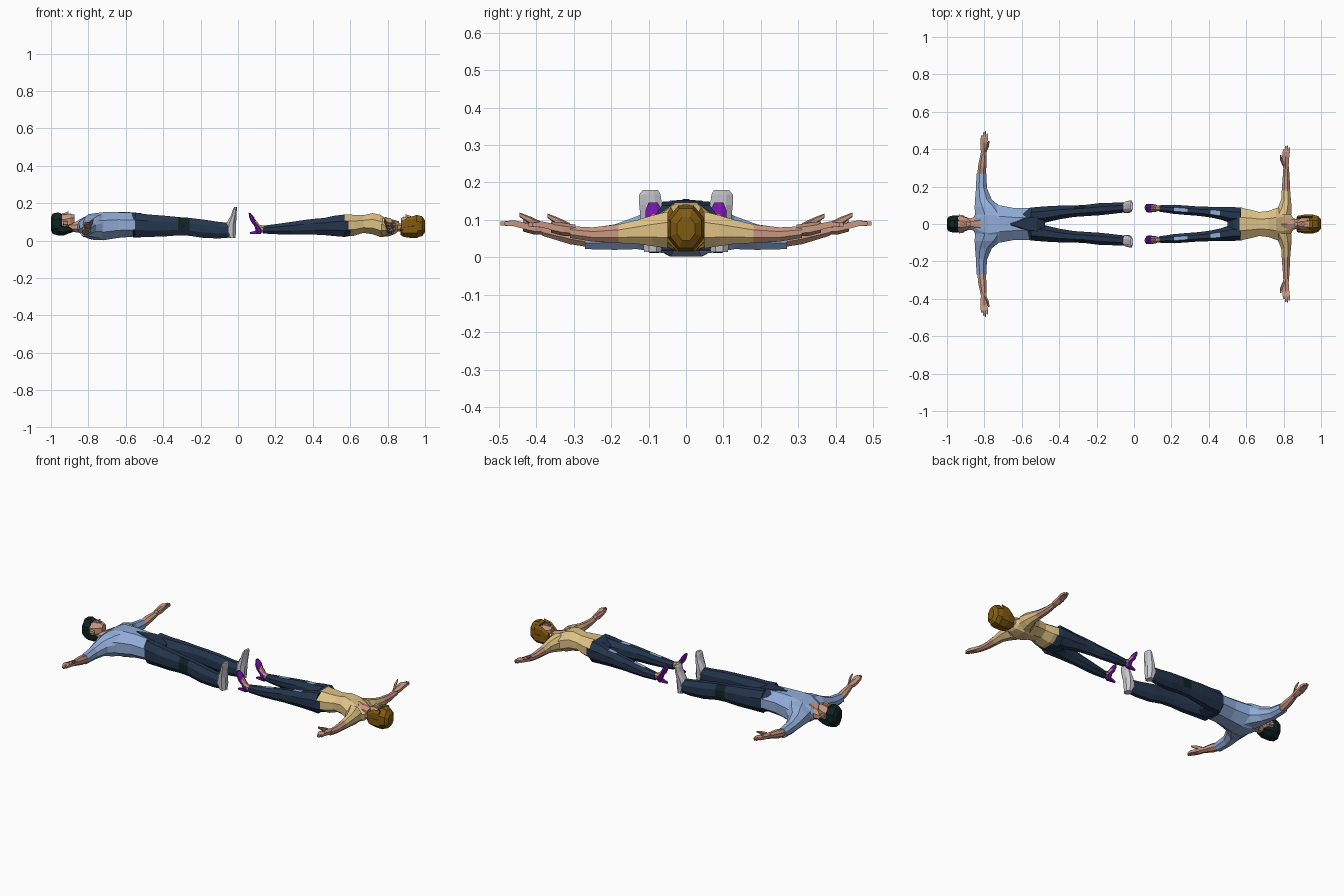
import bpy, bmesh, math

# Flat colours (linear)
COLORS = {
    "skin": (0.58, 0.31, 0.22), "shirt blue": (0.28, 0.41, 0.68),
    "navy denim": (0.018, 0.036, 0.075), "black hair": (0.005, 0.016, 0.016),
    "pale grey": (0.58, 0.58, 0.63), "purple": (0.18, 0.007, 0.40),
    "tan cloth": (0.73, 0.53, 0.23), "brown hair": (0.22, 0.105, 0.005),
    "lip red": (0.35, 0.10, 0.09),
}
MATS = {}
for key, rgb in COLORS.items():
    MATS[key] = bpy.data.materials.new(key)
    MATS[key].diffuse_color = (*rgb, 1)


def loft(name, axis, rings, mats, rule=None, mirror=False, n=8):
    """Skin a chain of n-sided rings (position, u0, u1, v0, v1) along an axis."""
    bm = bmesh.new()
    k = 1 / math.cos(math.pi / n)
    loops = []
    for a, u0, u1, v0, v1 in rings:
        loop = []
        for i in range(n):
            t = 2 * math.pi * (i + 0.5) / n
            u = (u0 + u1) / 2 + (u1 - u0) / 2 * k * math.cos(t)
            v = (v0 + v1) / 2 + (v1 - v0) / 2 * k * math.sin(t)
            co = {"x": (a, u, v), "y": (u, a, v), "z": (u, v, a)}[axis]
            loop.append(bm.verts.new(co))
        loops.append(loop)
    for p, q in zip(loops, loops[1:]):
        for i in range(n):
            j = (i + 1) % n
            bm.faces.new((p[i], p[j], q[j], q[i]))
    bm.faces.new(loops[0])
    bm.faces.new(loops[-1])
    bmesh.ops.recalc_face_normals(bm, faces=bm.faces[:])
    if rule:
        for f in bm.faces:
            f.material_index = rule(f.calc_center_median(), f.normal)
    me = bpy.data.meshes.new(name)
    bm.to_mesh(me)
    bm.free()
    for m in mats:
        me.materials.append(MATS[m])
    ob = bpy.data.objects.new(name, me)
    bpy.context.collection.objects.link(ob)
    if mirror:
        mod = ob.modifiers.new("mirror", "MIRROR")
        mod.use_axis = (False, True, False)
    return ob


def sym(rows):
    """Rings centred on y = 0: (x, half width, z low, z high)."""
    return [(x, -w, w, lo, hi) for x, w, lo, hi in rows]


def hand(who, x, y, z, s):
    """Palm, fingers and thumb starting at a wrist; s points to the feet."""
    loft(who + "_palm", "y", [(y - .01, x - .012, x + .012, z - .013, z + .013),
         (y + .025, x - .019, x + .019, z - .012, z + .018),
         (y + .055, x - .019, x + .019, z - .004, z + .022)], ["skin"], mirror=True, n=6)
    for i in range(4):
        fx = x + (i - 1.5) * .0095
        tip = y + (.095, .112, .116, .105)[i]
        loft(f"{who}_finger_{i + 1}", "y",
             [(y + .05, fx - .005, fx + .005, z, z + .018),
              (y + .08, fx - .002, fx + .008, z + .008, z + .024),
              (tip, fx + .002, fx + .008, z + .01, z + .02)], ["skin"], mirror=True, n=4)
    loft(who + "_thumb", "y",
         [(y + .005, x - .006 + s * .008, x + .006 + s * .008, z, z + .018),
          (y + .035, x - .006 + s * .022, x + .006 + s * .022, z + .014, z + .032),
          (y + .065, x - .003 + s * .027, x + .003 + s * .027, z + .034, z + .044)],
         ["skin"], mirror=True, n=5)


def face(who, x, s, top):
    """Nose, eyes, brows, lips; s points from chin to crown."""
    loft(who + "_nose", "x", [(x - s * .012, -.009, .009, top - .01, top + .014),
         (x + s * .022, -.004, .004, top - .01, top + .002)], ["skin"], n=4)
    for part, off, y0, y1, m in (("eye", .02, .011, .022, "pale grey"),
                                 ("pupil", .02, .014, .019, "black hair"),
                                 ("brow", .029, .008, .025, "black hair")):
        h = .001 if part == "pupil" else 0
        loft(f"{who}_{part}", "x", [(x + s * off - .002, y0, y1, top - .006, top + .001 + h),
             (x + s * off + .002, y0, y1, top - .006, top + .001 + h)], [m], mirror=True, n=4)
    loft(who + "_lips", "x", [(x - s * .024, -.012, .012, top - .006, top + .002),
         (x - s * .018, -.012, .012, top - .006, top + .003)], ["lip red"], n=4)


# ---------- Man ----------
loft("man_shirt", "x", sym([(-.86, .03, .05, .10), (-.84, .075, .035, .115),
     (-.78, .118, .005, .145), (-.72, .10, .002, .152), (-.64, .085, .015, .152),
     (-.55, .087, .022, .147)]), ["shirt blue"])
loft("man_hips", "x", [(-.66, -.008, .008, .13, .154), (-.60, -.05, .05, .10, .153),
     (-.56, -.085, .085, .018, .151), (-.52, -.088, .088, .018, .147),
     (-.475, -.05, .05, .035, .12)], ["navy denim"])
loft("man_leg", "x", [(-.55, .001, .088, .018, .149), (-.48, .006, .094, .02, .14),
     (-.40, .025, .098, .022, .134), (-.32, .038, .099, .028, .126),
     (-.26, .042, .102, .026, .122), (-.18, .047, .112, .014, .112),
     (-.10, .056, .114, .012, .10), (-.05, .062, .116, .016, .095)],
     ["navy denim", "black hair"],
     lambda c, nr: int(-.32 < c.x < -.26 and nr.y > .3 and nr.z > -.3), mirror=True)
loft("man_shoe", "z", [(.014, -.05, -.014, .066, .112), (.05, -.07, -.01, .06, .116),
     (.092, -.062, -.01, .06, .12), (.14, -.036, -.008, .064, .125),
     (.168, -.027, -.006, .068, .125), (.18, -.02, -.006, .075, .115)],
     ["pale grey"], mirror=True)
loft("man_sleeve", "y", [(.05, -.85, -.67, .01, .142), (.09, -.852, -.71, .015, .132),
     (.13, -.85, -.76, .022, .11), (.19, -.845, -.786, .02, .088),
     (.27, -.842, -.79, .022, .076)], ["shirt blue"], mirror=True)
loft("man_forearm", "y", [(.265, -.837, -.793, .028, .072), (.31, -.834, -.789, .035, .082),
     (.385, -.818, -.789, .058, .088)], ["skin"], mirror=True)
hand("man", -.803, .38, .075, 1)
loft("man_neck", "x", sym([(-.92, .032, .045, .10), (-.87, .032, .045, .10),
     (-.82, .045, .04, .128)]), ["skin"])
loft("man_head", "x", sym([(-.985, .03, .06, .125), (-.96, .04, .05, .139),
     (-.925, .041, .05, .14), (-.895, .034, .065, .143), (-.875, .018, .085, .139)]), ["skin"])
loft("man_hair_crown", "x", sym([(-1, .026, .055, .125), (-.99, .04, .035, .145),
     (-.96, .047, .028, .151), (-.942, .042, .04, .143)]), ["black hair"])
loft("man_hair_back", "x", sym([(-.965, .046, .028, .105), (-.93, .046, .028, .092),
     (-.90, .038, .04, .082), (-.885, .03, .045, .07)]), ["black hair"])
loft("man_ear", "x", [(-.935, .036, .05, .085, .105), (-.91, .036, .046, .085, .102)],
     ["skin"], mirror=True, n=5)
face("man", -.918, -1, .142)

# ---------- Woman ----------
loft("woman_top", "x", sym([(.855, .025, .05, .095), (.84, .05, .035, .098),
     (.80, .09, .022, .115), (.76, .085, .02, .138), (.72, .07, .034, .147),
     (.67, .064, .042, .136), (.62, .077, .026, .138), (.565, .087, .024, .141)]),
     ["tan cloth"])
loft("woman_neckline", "x", sym([(.86, .026, .075, .102), (.82, .03, .08, .112),
     (.785, .008, .11, .127)]), ["skin"], n=6)
loft("woman_hips", "x", sym([(.605, .078, .026, .135), (.57, .089, .02, .14),
     (.54, .087, .022, .135), (.50, .045, .04, .105)]), ["navy denim"])
loft("woman_leg", "x", [(.57, .001, .089, .02, .139), (.52, .005, .09, .024, .134),
     (.46, .024, .092, .03, .121), (.41, .035, .092, .032, .117),
     (.35, .043, .093, .034, .11), (.285, .048, .098, .033, .1),
     (.215, .054, .103, .034, .09), (.135, .066, .1, .038, .08)],
     ["navy denim", "shirt blue"],
     lambda c, nr: int(nr.z > .85 and (.22 < c.x < .28 or .41 < c.x < .46)), mirror=True)
loft("woman_ankle", "x", [(.15, .07, .097, .044, .077), (.115, .07, .1, .045, .085),
     (.09, .068, .102, .07, .115)], ["skin"], mirror=True)
loft("woman_shoe", "z", [(.036, .098, .122, .074, .094), (.055, .094, .134, .066, .102),
     (.078, .088, .116, .064, .105), (.1, .07, .096, .062, .108),
     (.125, .06, .086, .064, .108), (.147, .057, .068, .076, .1)], ["purple"], mirror=True)
loft("woman_shoe_heel", "x", [(.11, .074, .094, .036, .058), (.063, .08, .088, .036, .045)],
     ["purple"], mirror=True, n=4)
loft("woman_arm", "y", [(.05, .745, .842, .024, .122), (.09, .77, .843, .03, .112),
     (.13, .787, .839, .036, .1), (.18, .79, .835, .038, .088),
     (.25, .795, .832, .042, .08), (.31, .799, .828, .052, .083)],
     ["skin", "tan cloth"], lambda c, nr: int(c.y < .18), mirror=True)
hand("woman", .811, .305, .072, -1)
loft("woman_neck", "x", sym([(.835, .036, .045, .098), (.87, .025, .05, .092),
     (.91, .028, .045, .1)]), ["skin"])
loft("woman_head", "x", sym([(.975, .03, .05, .112), (.945, .037, .04, .124),
     (.915, .036, .04, .126), (.89, .03, .06, .127), (.872, .015, .08, .122)]), ["skin"])
loft("woman_hair_crown", "x", sym([(1, .024, .045, .108), (.985, .042, .025, .13),
     (.955, .05, .016, .138), (.936, .045, .03, .13)]), ["brown hair"])
loft("woman_hair_back", "x", sym([(.96, .05, .015, .105), (.92, .05, .015, .1),
     (.885, .046, .02, .092), (.868, .032, .032, .075)]), ["brown hair"])
loft("woman_hair_side", "x", [(.955, .031, .05, .07, .13), (.91, .033, .05, .065, .122),
     (.872, .028, .043, .05, .095)], ["brown hair"], mirror=True, n=6)
face("woman", .908, 1, .127)
